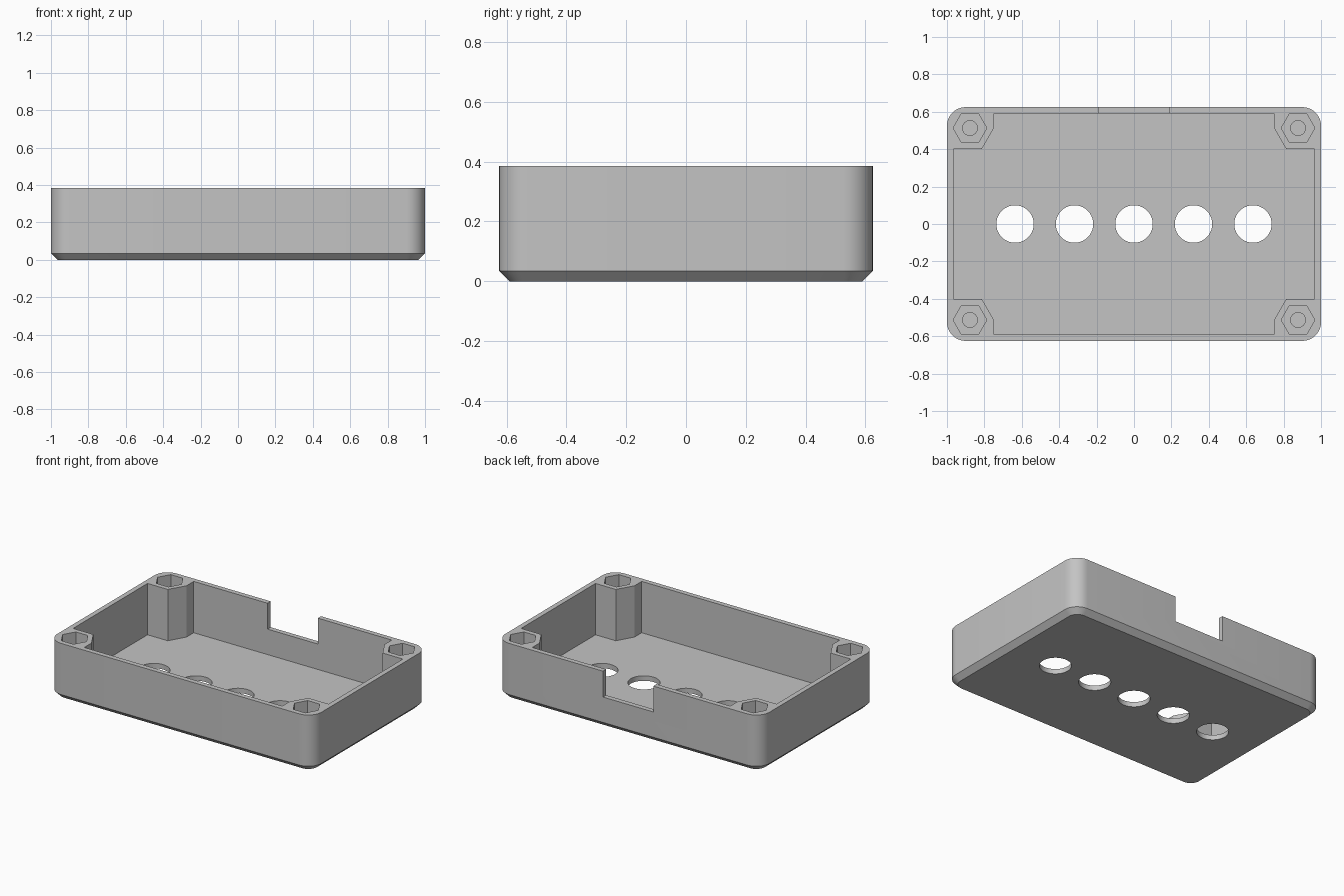
import bpy
import bmesh
from math import cos, sin, pi, radians

if "Cube" in bpy.data.objects:
    bpy.data.objects.remove(bpy.data.objects["Cube"], do_unlink=True)

HALF_X, HALF_Y, HEIGHT = 1.0, 0.625, 0.385
WALL, CHAMFER, CORNER = 0.034, 0.035, 0.1
POST_X, POST_Y, POST_R = 0.877, 0.513, 0.128
ABOVE = HEIGHT + 0.1

grey = bpy.data.materials.new("plain grey")
grey.use_nodes = True
grey.diffuse_color = (0.55, 0.55, 0.55, 1)
grey.node_tree.nodes["Principled BSDF"].inputs["Base Color"].default_value = grey.diffuse_color


def loft(name, rings):
    """Closed solid through (outline, height) rings with equal point counts."""
    bm = bmesh.new()
    loops = [[bm.verts.new((x, y, z)) for x, y in outline] for outline, z in rings]
    for low, high in zip(loops, loops[1:]):
        for i in range(len(low)):
            j = (i + 1) % len(low)
            bm.faces.new((low[i], low[j], high[j], high[i]))
    bm.faces.new(loops[0][::-1])
    bm.faces.new(loops[-1])
    bmesh.ops.recalc_face_normals(bm, faces=bm.faces)
    mesh = bpy.data.meshes.new(name)
    bm.to_mesh(mesh)
    bm.free()
    mesh.materials.append(grey)
    obj = bpy.data.objects.new(name, mesh)
    bpy.context.collection.objects.link(obj)
    return obj


def circle(x, y, radius, sides):
    return [(x + radius * cos(2 * pi * i / sides), y + radius * sin(2 * pi * i / sides))
            for i in range(sides)]


def rounded_rect(inset, steps=10):
    radius = CORNER - inset
    points = []
    for quarter, (sx, sy) in enumerate([(1, 1), (-1, 1), (-1, -1), (1, -1)]):
        for i in range(steps + 1):
            a = (quarter + i / steps) * pi / 2
            points.append((sx * (HALF_X - CORNER) + radius * cos(a),
                           sy * (HALF_Y - CORNER) + radius * sin(a)))
    return points


def cut(target, outline, low, high):
    cutter = loft("cutter", [(outline, low), (outline, high)])
    cutter.hide_render = True
    mod = target.modifiers.new("cut", "BOOLEAN")
    mod.operation, mod.solver, mod.object = "DIFFERENCE", "EXACT", cutter
    bpy.context.view_layer.objects.active = target
    bpy.ops.object.modifier_apply(modifier=mod.name)
    bpy.data.objects.remove(cutter, do_unlink=True)


# Outer shell with rounded corners and a chamfered underside
case = loft("enclosure_case", [(rounded_rect(CHAMFER), 0),
                               (rounded_rect(0), CHAMFER),
                               (rounded_rect(0), HEIGHT)])

# Interior, leaving a half-hexagon post in every corner
ix, iy = HALF_X - WALL, HALF_Y - WALL
post_side = POST_Y - POST_R * sin(pi / 3)
corner = [(ix, post_side), (POST_X - POST_R / 2, post_side),
          (POST_X - POST_R, POST_Y), (POST_X - POST_R, iy)]
cavity = []
for sx, sy in [(1, 1), (-1, 1), (-1, -1), (1, -1)]:
    points = [(sx * x, sy * y) for x, y in corner]
    cavity += points if sx * sy > 0 else points[::-1]
cut(case, cavity, WALL, ABOVE)

# Nut pockets and blind screw holes in the posts
for sx in (-1, 1):
    for sy in (-1, 1):
        cut(case, circle(sx * POST_X, sy * POST_Y, 0.09, 6), HEIGHT - 0.12, ABOVE)
        cut(case, circle(sx * POST_X, sy * POST_Y, 0.04, 24), WALL, HEIGHT - 0.1)

# Row of round holes through the floor
for i in range(-2, 3):
    cut(case, circle(i * 0.318, 0, 0.1, 40), -0.1, 0.1)

# Notch in the back wall
cut(case, [(-0.19, 0.56), (0.19, 0.56), (0.19, 0.7), (-0.19, 0.7)], 0.208, ABOVE)

bpy.ops.object.select_all(action="DESELECT")
case.select_set(True)
bpy.context.view_layer.objects.active = case
bpy.ops.object.shade_smooth_by_angle(angle=radians(30))
